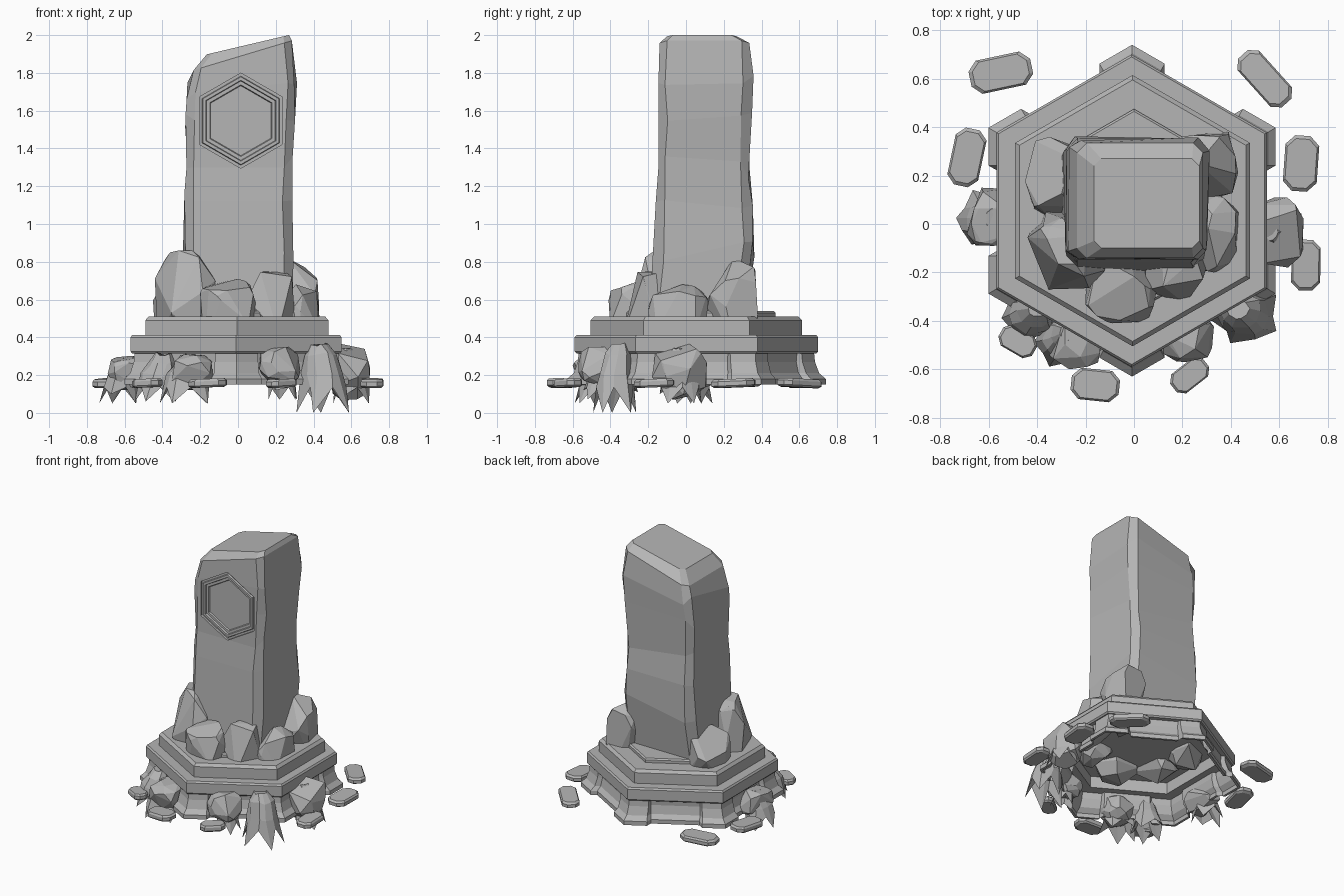
import bpy, bmesh, math, random
from mathutils import Vector

random.seed(7)
if "Cube" in bpy.data.objects:
    bpy.data.objects.remove(bpy.data.objects["Cube"])

STONE = bpy.data.materials.new("grey_stone")
STONE.use_nodes = True
STONE.diffuse_color = (0.46, 0.46, 0.46, 1)
STONE.node_tree.nodes["Principled BSDF"].inputs["Base Color"].default_value = (0.46, 0.46, 0.46, 1)
CENTRE_Y = 0.055


def finish(name, bm):
    bmesh.ops.recalc_face_normals(bm, faces=bm.faces[:])
    mesh = bpy.data.meshes.new(name)
    bm.to_mesh(mesh)
    bm.free()
    mesh.materials.append(STONE)
    obj = bpy.data.objects.new(name, mesh)
    bpy.context.collection.objects.link(obj)
    return obj


def loft(name, rings, closed=False):
    """Skin a stack of equal rings; cap the ends, or join last to first."""
    bm = bmesh.new()
    rows = [[bm.verts.new(p) for p in ring] for ring in rings]
    n = len(rows[0])
    pairs = list(zip(rows, rows[1:]))
    if closed:
        pairs.append((rows[-1], rows[0]))
    for a, b in pairs:
        for i in range(n):
            j = (i + 1) % n
            bm.faces.new((a[i], a[j], b[j], b[i]))
    if not closed:
        bm.faces.new(rows[0][::-1])
        bm.faces.new(rows[-1])
    return finish(name, bm)


def hexagon(r, z, cx=0.0):
    angles = [math.radians(90 + 60 * k) for k in range(6)]
    return [(cx + r * math.cos(a), CENTRE_Y + r * math.sin(a), z) for a in angles]


def tier(name, profile, closed=False, cx=0.0):
    return loft(name, [hexagon(r, z, cx) for r, z in profile], closed)


def buttressed(wall, corner, w, z):
    """Hexagon outline with a raised strip of half width w wrapping each corner."""
    ring = []
    d = w * math.tan(math.radians(30))
    for k in range(6):
        a = math.radians(90 + 60 * k)
        out, side = Vector((math.cos(a), math.sin(a))), Vector((-math.sin(a), math.cos(a)))
        for u, v in [(wall - d, -w), (corner - d, -w), (corner, 0), (corner - d, w), (wall - d, w)]:
            p = out * u + side * v
            ring.append((p.x - 0.008, p.y + CENTRE_Y, z))
    return ring


def chamfered(x0, x1, y0, y1, c):
    return [(x0 + c, y0), (x1 - c, y0), (x1, y0 + c), (x1, y1 - c),
            (x1 - c, y1), (x0 + c, y1), (x0, y1 - c), (x0, y0 + c)]


def rock(name, lo, hi):
    """Faceted boulder: hull of random points fitted to a box."""
    pts = []
    for _ in range(30):
        p = Vector([random.gauss(0, 1) for _ in range(3)]).normalized()
        pts.append(Vector([math.copysign(abs(v) ** 0.7, v) for v in p]))
    mins = [min(p[k] for p in pts) for k in range(3)]
    maxs = [max(p[k] for p in pts) for k in range(3)]
    bm = bmesh.new()
    for p in pts:
        bm.verts.new([lo[k] + (p[k] - mins[k]) / (maxs[k] - mins[k]) * (hi[k] - lo[k]) for k in range(3)])
    hull = bmesh.ops.convex_hull(bm, input=bm.verts[:])
    loose = {v for v in hull["geom_interior"] if isinstance(v, bmesh.types.BMVert)}
    bmesh.ops.delete(bm, geom=list(loose), context="VERTS")
    bmesh.ops.dissolve_limit(bm, angle_limit=0.2, verts=bm.verts[:], edges=bm.edges[:])
    return finish(name, bm)


def crag(name, cx, cy, rx, ry, top, tip):
    """Broken rock flaring downward to jagged teeth."""
    n = 10
    lean = Vector((cx, cy)) * 0.08
    rings = []
    for level, size in enumerate((0.35, 0.62, 0.82, 1.0, 0.45)):
        ring = []
        for i in range(n):
            a = math.tau * (i + random.uniform(-0.25, 0.25)) / n
            s = size * random.uniform(0.86, 1.08)
            z = (top, top - 0.05, 0.2, 0, 0.2)[level] + random.uniform(-0.012, 0.012)
            if level == 3:
                z = tip + random.choice((0, 0.03, 0.05)) * (i % 4 != 1) if i % 2 else 0.135
                s *= 1.08 if i % 2 else 0.88
            k = level / 3 if level < 4 else 0.5
            ring.append((cx + lean.x * k + rx * s * math.cos(a),
                         cy + lean.y * k + ry * s * math.sin(a), z))
        rings.append(ring)
    return loft(name, rings)


# Hexagonal plinth: hollow flared foot with corner buttresses, then stacked slabs
foot = [(0.60, 0.622, 0.115, 0.33), (0.595, 0.628, 0.115, 0.27), (0.61, 0.65, 0.12, 0.21),
        (0.64, 0.685, 0.135, 0.18), (0.64, 0.685, 0.135, 0.15)]
rings = [buttressed(*spec) for spec in foot]
rings += [buttressed(wall - 0.02, corner - 0.02, w, z) for wall, corner, w, z in reversed(foot)]
loft("plinth_foot", rings, closed=True)
tier("plinth_lower_slab", [(0.635, 0.315), (0.645, 0.325), (0.645, 0.40), (0.635, 0.412),
                           (0.52, 0.412), (0.52, 0.315)], closed=True, cx=-0.01)
tier("plinth_upper_slab", [(0.56, 0.40), (0.56, 0.49), (0.54, 0.51)], cx=-0.006)
tier("plinth_top_step", [(0.42, 0.50), (0.42, 0.53), (0.41, 0.54)])

# Standing stone: rough shaft with a slanted top and a flat front
rings = []
for x0, x1, y0, y1, c, z, tilt in [
        (-0.295, 0.29, -0.195, 0.31, 0.05, 0.50, 0), (-0.285, 0.295, -0.175, 0.355, 0.05, 0.85, 0),
        (-0.285, 0.285, -0.16, 0.355, 0.05, 1.12, 0), (-0.275, 0.285, -0.146, 0.33, 0.04, 1.30, 0),
        (-0.27, 0.295, -0.146, 0.34, 0.04, 1.55, 0), (-0.265, 0.305, -0.146, 0.35, 0.04, 1.72, 0.1),
        (-0.235, 0.285, -0.14, 0.335, 0.04, 1.885, 0.3), (-0.165, 0.27, -0.10, 0.27, 0.03, 1.937, 0.235)]:
    ring = []
    for i, (x, y) in enumerate(chamfered(x0, x1, y0, y1, c)):
        if i > 1 and z < 1.8:
            x += random.uniform(-0.01, 0.01)
            y += random.uniform(-0.01, 0.01)
        # stagger the heights away from the flat front so the sides break into facets
        stagger = random.uniform(-0.06, 0.06) if i > 1 and 0.6 < z < 1.8 else 0
        ring.append((x, y, z + tilt * x + stagger))
    rings.append(ring)
stone = loft("standing_stone", rings)

# Hexagonal emblem sunk into the front of the stone
rings = [[(0.015 + x * r, y, 1.547 + (v - CENTRE_Y) * r) for x, v, _ in hexagon(1, 0)]
         for r, y in [(0.252, -0.2), (0.252, -0.13), (0.236, -0.13), (0.232, -0.143),
                      (0.214, -0.143), (0.21, -0.13), (0.19, -0.13), (0.185, -0.12)]]
cutter = loft("emblem_cutter", rings)
cutter.hide_render = True
cut = stone.modifiers.new("emblem", "BOOLEAN")
cut.operation, cut.solver, cut.object = "DIFFERENCE", "EXACT", cutter
bpy.context.view_layer.objects.active = stone
bpy.ops.object.modifier_apply(modifier=cut.name)
bpy.data.objects.remove(cutter)

# Boulders piled around the stone
for name, lo, hi in [
        ("boulder_front_right", (-0.44, -0.27, 0.30), (-0.11, 0.05, 0.86)),
        ("boulder_front", (-0.20, -0.41, 0.30), (0.10, -0.13, 0.71)),
        ("boulder_front_left", (0.04, -0.33, 0.30), (0.31, -0.07, 0.75)),
        ("boulder_left", (0.21, -0.20, 0.30), (0.44, 0.12, 0.68)),
        ("boulder_back_left", (0.17, 0.09, 0.30), (0.43, 0.38, 0.82)),
        ("boulder_back_right", (-0.45, 0.03, 0.30), (-0.20, 0.36, 0.74))]:
    rock(name, lo, hi)

# Boulders leaning on the foot
for name, lo, hi in [
        ("foot_boulder_right", (-0.69, -0.09, 0.12), (-0.48, 0.15, 0.30)),
        ("foot_boulder_front", (-0.35, -0.60, 0.12), (-0.13, -0.36, 0.31)),
        ("foot_boulder_front_left", (0.11, -0.57, 0.14), (0.33, -0.36, 0.35)),
        ("foot_boulder_left", (0.48, -0.18, 0.07), (0.70, 0.11, 0.37))]:
    rock(name, lo, hi)

# Jagged rock splaying out around the foot
for i, spec in enumerate([
        (-0.58, 0.02, 0.11, 0.12, 0.29, 0.05), (-0.26, -0.45, 0.14, 0.10, 0.30, 0.05),
        (-0.40, -0.35, 0.12, 0.11, 0.31, 0.06), (0.43, -0.35, 0.14, 0.12, 0.36, 0.0),
        (0.56, -0.03, 0.10, 0.12, 0.34, 0.05), (0.22, -0.43, 0.08, 0.08, 0.29, 0.07)]):
    crag(f"jagged_rock_{i + 1}", *spec)

# Loose paving slabs floating around the plinth
for i, (cx, cy, length, width, turn) in enumerate([
        (-0.55, 0.625, 0.26, 0.14, 12), (0.54, 0.60, 0.27, 0.12, -48), (-0.69, 0.275, 0.24, 0.13, 78),
        (0.69, 0.25, 0.23, 0.14, 86), (0.71, -0.17, 0.21, 0.12, 89), (-0.48, -0.485, 0.16, 0.10, -30),
        (-0.16, -0.665, 0.20, 0.13, -6), (0.23, -0.625, 0.17, 0.10, 38)]):
    a = math.radians(turn)
    rings = []
    for s, z in [(0.85, 0.135), (1.0, 0.145), (1.0, 0.168), (0.88, 0.18)]:
        l, w = length * s / 2, width * s / 2
        rings.append([(cx + x * math.cos(a) - y * math.sin(a), cy + x * math.sin(a) + y * math.cos(a),
                       z + x * 0.04) for x, y in chamfered(-l, l, -w, w, w * 0.55)])
    loft(f"loose_slab_{i + 1}", rings)
